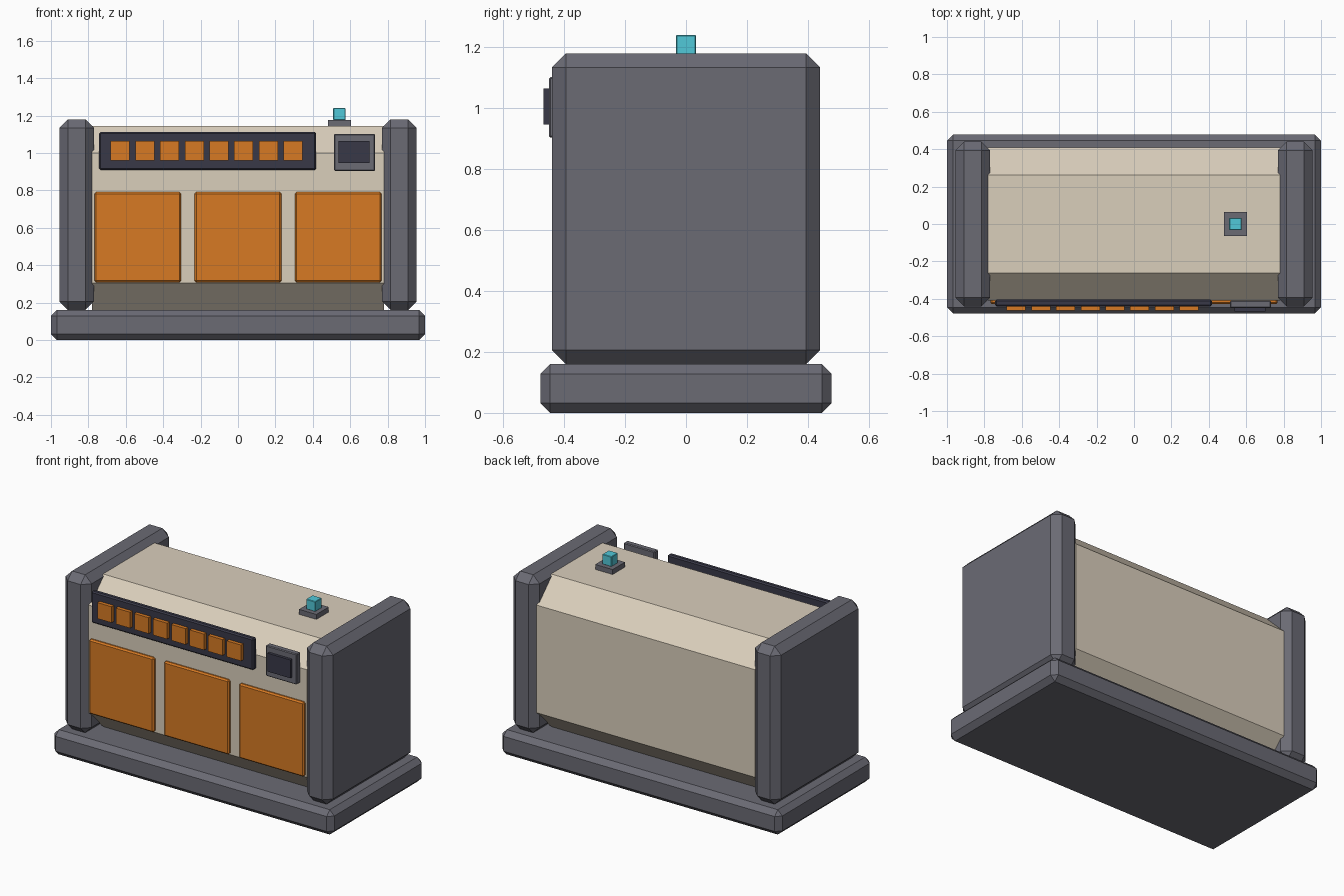
import bpy
import bmesh

cube = bpy.data.objects.get("Cube")
if cube:
    bpy.data.objects.remove(cube, do_unlink=True)


def material(name, rgb):
    m = bpy.data.materials.new(name)
    m.use_nodes = True
    m.diffuse_color = (*rgb, 1)
    m.node_tree.nodes["Principled BSDF"].inputs["Base Color"].default_value = (*rgb, 1)
    return m


grey = material("slate grey", (0.145, 0.145, 0.175))
cream = material("warm cream", (0.70, 0.62, 0.50))
orange = material("orange", (0.68, 0.195, 0.017))
dark = material("dark slate", (0.04, 0.04, 0.064))
cyan = material("cyan", (0.083, 0.58, 0.69))


def finish(name, bm, mat):
    bmesh.ops.recalc_face_normals(bm, faces=bm.faces)
    mesh = bpy.data.meshes.new(name)
    bm.to_mesh(mesh)
    bm.free()
    mesh.materials.append(mat)
    obj = bpy.data.objects.new(name, mesh)
    bpy.context.collection.objects.link(obj)
    return obj


def box(name, x, y, z, mat, bevel=0):
    """Box spanning the given (min, max) ranges, with chamfered edges."""
    bm = bmesh.new()
    bmesh.ops.create_cube(bm, size=1)
    for v in bm.verts:
        v.co = [r[0] + (c + 0.5) * (r[1] - r[0]) for c, r in zip(v.co, (x, y, z))]
    if bevel:
        bmesh.ops.bevel(bm, geom=bm.edges[:], offset=bevel, segments=1,
                        affect='EDGES', profile=0.5)
    return finish(name, bm, mat)


# Base slab and the two end pillars
box("base", (-1, 1), (-0.478, 0.478), (0, 0.16), grey, 0.032)
for side, name in ((1, "left_pillar"), (-1, "right_pillar")):
    box(name, sorted((side * 0.77, side * 0.955)), (-0.44, 0.44), (0.16, 1.18), grey, 0.046)

# Octagonal body running between the pillars
profile = [(s * y, z) for s, pts in (
    (-1, [(0.263, 0.16), (0.41, 0.305), (0.41, 1.0), (0.263, 1.145)]),
    (1, [(0.263, 1.145), (0.41, 1.0), (0.41, 0.305), (0.263, 0.16)])) for y, z in pts]
bm = bmesh.new()
end = bm.faces.new([bm.verts.new((-0.78, y, z)) for y, z in profile])
out = bmesh.ops.extrude_face_region(bm, geom=[end], use_keep_orig=True)
bmesh.ops.translate(bm, vec=(1.56, 0, 0),
                    verts=[g for g in out["geom"] if isinstance(g, bmesh.types.BMVert)])
finish("body", bm, cream)

# Large front panels
for i in range(3):
    x = (i - 1) * 0.536
    box(f"front_panel_{i + 1}", (x - 0.232, x + 0.232), (-0.428, -0.398),
        (0.308, 0.79), orange, 0.009)

# Button strip with its row of buttons
box("button_strip", (-0.742, 0.417), (-0.44, -0.405), (0.908, 1.112), dark, 0.008)
for i in range(8):
    x = -0.63 + i * 0.1321
    box(f"button_{i + 1}", (x - 0.051, x + 0.051), (-0.463, -0.438), (0.96, 1.063), orange)

# Small screen
box("screen_frame", (0.513, 0.733), (-0.45, -0.41), (0.904, 1.102), grey, 0.005)
box("screen", (0.538, 0.702), (-0.468, -0.445), (0.946, 1.064), dark)

# Beacon on the roof
box("beacon_plate", (0.48, 0.604), (-0.063, 0.063), (1.143, 1.177), grey)
box("beacon_lamp", (0.509, 0.575), (-0.033, 0.033), (1.175, 1.24), cyan, 0.003)
